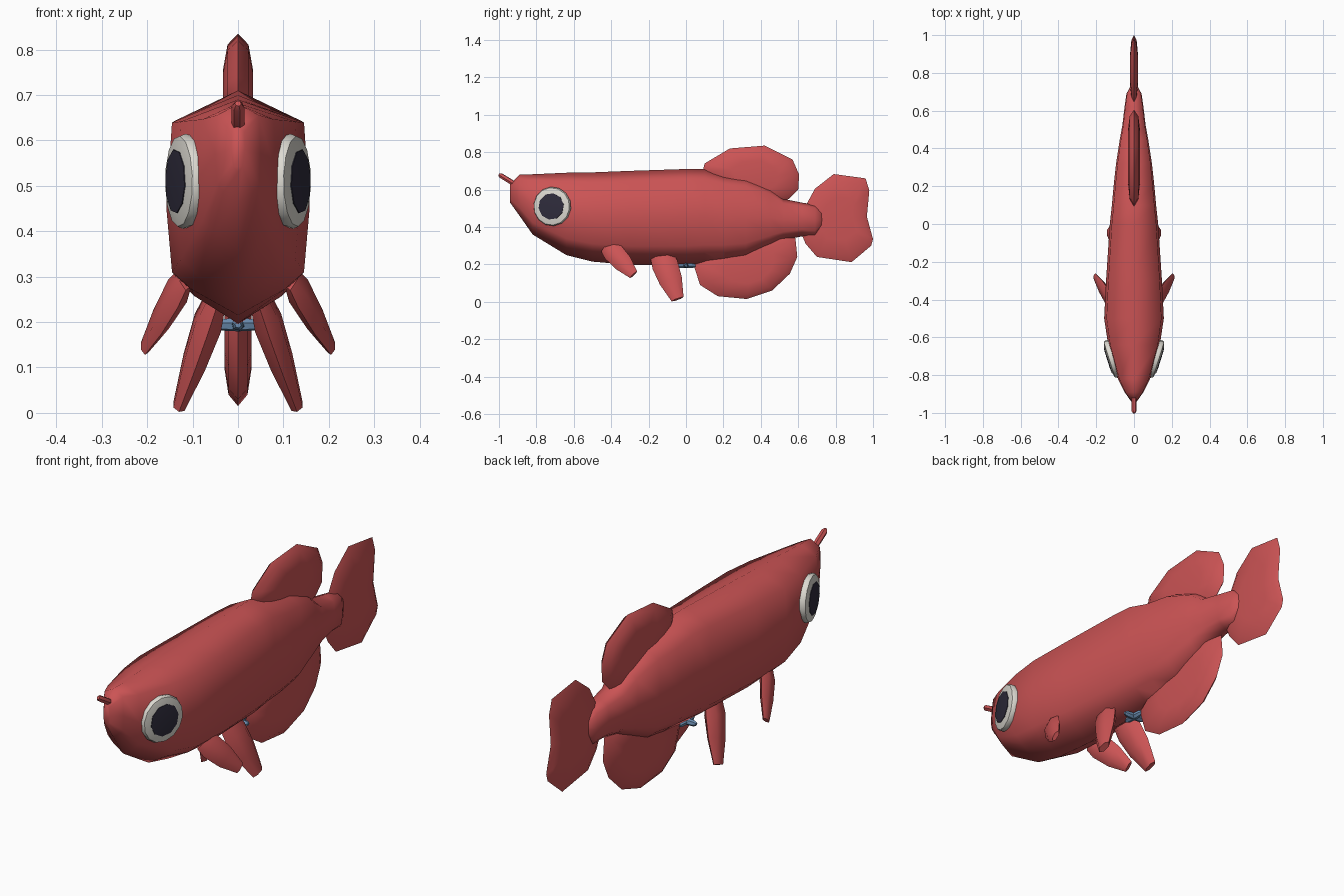
import bpy, bmesh, math
from mathutils import Vector

if "Cube" in bpy.data.objects:
    bpy.data.objects.remove(bpy.data.objects["Cube"])


def material(name, rgb):
    m = bpy.data.materials.new(name)
    m.diffuse_color = (*rgb, 1)
    m.use_nodes = True
    m.node_tree.nodes["Principled BSDF"].inputs["Base Color"].default_value = m.diffuse_color
    return m


RED = material("coral red", (0.60, 0.088, 0.09))
WHITE = material("eye white", (0.72, 0.70, 0.64))
DARK = material("pupil dark", (0.028, 0.025, 0.045))
BLUE = material("steel blue", (0.15, 0.27, 0.44))


def loft(name, rings, mat, mirror=False, angle=50):
    """Skin a list of equal-length rings and cap both ends."""
    bm = bmesh.new()
    vs = [[bm.verts.new(p) for p in r] for r in rings]
    n = len(vs[0])
    for a, b in zip(vs, vs[1:]):
        for i in range(n):
            j = (i + 1) % n
            bm.faces.new((a[i], a[j], b[j], b[i]))
    bm.faces.new(vs[0][::-1])
    bm.faces.new(vs[-1])
    bmesh.ops.recalc_face_normals(bm, faces=bm.faces)
    me = bpy.data.meshes.new(name)
    bm.to_mesh(me)
    bm.free()
    me.materials.append(mat)
    ob = bpy.data.objects.new(name, me)
    bpy.context.collection.objects.link(ob)
    bpy.ops.object.select_all(action='DESELECT')
    ob.select_set(True)
    bpy.context.view_layer.objects.active = ob
    bpy.ops.object.shade_smooth_by_angle(angle=math.radians(angle))
    if mirror:
        ob.modifiers.new("mirror", 'MIRROR')
    return ob


def flat_fin(name, outline, thick):
    """Upright fin on the centre plane, swelling inwards from a thin rim."""
    cy = sum(p[0] for p in outline) / len(outline)
    cz = sum(p[1] for p in outline) / len(outline)
    steps = [(0.5, -1), (0.85, -0.7), (1, 0), (0.85, 0.7), (0.5, 1)]
    rings = [[(x * thick, cy + (y - cy) * s, cz + (z - cz) * s)
              for y, z in outline] for s, x in steps]
    loft(name, rings, RED, angle=60)


def paddle(name, start, end, sections):
    """Side fin: flattened six-sided sections (t, half width, half thickness)."""
    a, b = Vector(start), Vector(end)
    d = (b - a).normalized()
    u = d.cross(Vector((1, 0, 0))).normalized()
    v = u.cross(d)
    shape = [(1, 0), (0.5, 1), (-0.5, 1), (-1, 0), (-0.5, -1), (0.5, -1)]
    rings = [[a.lerp(b, t) + u * (w * p) + v * (h * q) for p, q in shape]
             for t, w, h in sections]
    loft(name, rings, RED, mirror=True, angle=60)


def disc(name, centre, normal, steps, sides, mat, mirror=False):
    """Round part: rings given as (radius, height along the normal)."""
    c, n = Vector(centre), Vector(normal).normalized()
    u = n.orthogonal().normalized()
    v = n.cross(u)
    rings = [[c + n * h + (u * math.cos(k * math.tau / sides)
                           + v * math.sin(k * math.tau / sides)) * r
              for k in range(sides)] for r, h in steps]
    loft(name, rings, mat, mirror)


# Body: stations of (y, bottom, top, half width)
stations = [
    (-0.94, 0.53, 0.63, 0.015), (-0.89, 0.46, 0.68, 0.05),
    (-0.82, 0.36, 0.682, 0.085), (-0.64, 0.25, 0.69, 0.137),
    (-0.5, 0.215, 0.692, 0.158), (-0.3, 0.197, 0.70, 0.148),
    (0, 0.195, 0.71, 0.128), (0.1, 0.203, 0.71, 0.117),
    (0.2, 0.21, 0.68, 0.108), (0.32, 0.225, 0.665, 0.095),
    (0.45, 0.29, 0.61, 0.075), (0.52, 0.33, 0.55, 0.062),
    (0.62, 0.35, 0.53, 0.05), (0.69, 0.345, 0.52, 0.04),
    (0.745, 0.42, 0.46, 0.01)]
body = []
for y, b, t, w in stations:
    k = (t - b) / 0.5
    half = [(0.92 * w, t - 0.055 * k), (w, (t + b) / 2),
            (0.92 * w, b + 0.1 * k), (0.65 * w, b + 0.06 * k)]
    body.append([(0, y, t)] + [(x, y, z) for x, z in half] + [(0, y, b)]
                + [(-x, y, z) for x, z in half[::-1]])
loft("body", body, RED, angle=75)

# Upright fins
flat_fin("dorsal_fin", [
    (0.09, 0.70), (0.10, 0.74), (0.235, 0.82), (0.42, 0.835), (0.57, 0.76),
    (0.605, 0.68), (0.60, 0.60), (0.55, 0.55), (0.40, 0.50), (0.20, 0.58)], 0.033)
flat_fin("tail_fin", [
    (0.625, 0.487), (0.69, 0.605), (0.79, 0.683), (0.96, 0.66), (0.98, 0.595),
    (0.967, 0.455), (1.0, 0.335), (0.99, 0.30), (0.885, 0.212), (0.70, 0.24),
    (0.64, 0.31), (0.61, 0.38)], 0.02)
flat_fin("belly_fin", [
    (0.04, 0.20), (0.075, 0.09), (0.17, 0.03), (0.325, 0.015), (0.46, 0.06),
    (0.555, 0.15), (0.595, 0.24), (0.585, 0.34), (0.48, 0.38), (0.20, 0.33)], 0.03)

# Paired side fins
paddle("chest_fins", (0.115, -0.42, 0.30), (0.205, -0.28, 0.145),
       [(0, 0.045, 0.014), (0.2, 0.056, 0.022), (0.6, 0.05, 0.018), (1, 0.026, 0.009)])
paddle("pelvic_fins", (0.045, -0.135, 0.26), (0.13, -0.045, 0.014),
       [(0, 0.06, 0.02), (0.25, 0.07, 0.03), (0.6, 0.062, 0.025), (1, 0.034, 0.013)])

# Eyes
eye, out = (0.119, -0.715, 0.51), (0.95, -0.30, 0)
disc("eye_whites", eye, out, [(0.095, -0.04), (0.105, 0), (0.10, 0.012), (0.07, 0.019)],
     14, WHITE, True)
disc("pupils", eye, out, [(0.071, 0.014), (0.071, 0.021), (0.045, 0.023)], 10, DARK, True)

# Snout feeler
disc("snout_feeler", (0, -0.90, 0.62), (0, -0.09, 0.055),
     [(0.014, 0), (0.014, 0.105), (0.007, 0.118)], 6, RED)

# Small crossed bars under the belly
for name, axis in (("belly_bar_across", (1, 0, 0)), ("belly_bar_along", (0, 1, 0))):
    disc(name, (0, 0, 0.194), axis,
         [(0.007, -0.052), (0.013, -0.04), (0.015, 0), (0.013, 0.04), (0.007, 0.052)], 6, BLUE)
